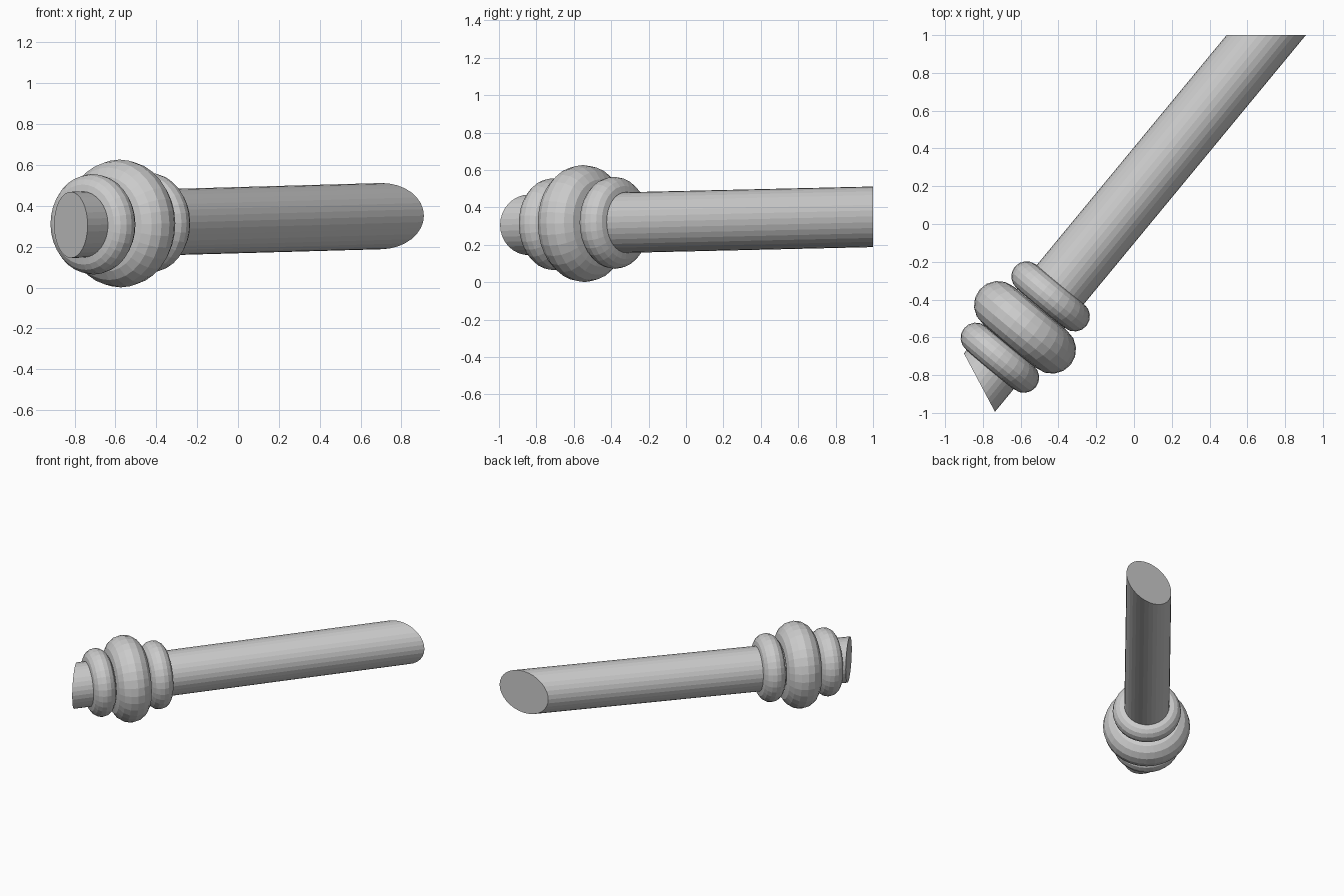
import bpy, bmesh, math
from mathutils import Vector

if "Cube" in bpy.data.objects:
    bpy.data.objects.remove(bpy.data.objects["Cube"])

# Common axis of the shaft and its rings
ANCHOR = Vector((-0.577, -0.547, 0.314))
AXIS = (Vector((0.70, 1.0, 0.35)) - ANCHOR).normalized()
ROT = AXIS.to_track_quat('Z', 'Y')
RADIUS = 0.162


def on_axis(y):
    return ANCHOR + AXIS * ((y - ANCHOR.y) / AXIS.y)


def mitred_shaft(name, radius, planes, sides=32):
    """Round bar whose ends are cut by two (point, normal) planes."""
    bm = bmesh.new()
    rings = []
    for point, normal in planes:
        ring = []
        for i in range(sides):
            a = 2 * math.pi * i / sides
            p = ANCHOR + ROT @ Vector((radius * math.cos(a), radius * math.sin(a), 0))
            t = (point - p).dot(normal) / AXIS.dot(normal)
            ring.append(bm.verts.new(p + AXIS * t))
        rings.append(ring)
    for i in range(sides):
        j = (i + 1) % sides
        bm.faces.new((rings[0][i], rings[0][j], rings[1][j], rings[1][i]))
    bm.faces.new(rings[0][::-1])
    bm.faces.new(rings[1])
    mesh = bpy.data.meshes.new(name)
    bm.to_mesh(mesh)
    bm.free()
    obj = bpy.data.objects.new(name, mesh)
    bpy.context.collection.objects.link(obj)


def ring(name, y, major, minor):
    bpy.ops.mesh.primitive_torus_add(
        major_segments=32, minor_segments=16, major_radius=major,
        minor_radius=minor, location=on_axis(y), rotation=ROT.to_euler())
    bpy.context.object.name = name


# Long bar: slanted front cut, back end flush with y = 1
mitred_shaft("shaft", RADIUS, [
    (Vector((-0.733, -1.0, 0.31)), Vector((0.883, 0.469, 0))),
    (Vector((0.70, 1.0, 0.35)), Vector((0, 1, 0)))])

# Collar of three rounded rings
ring("front_ring", -0.708, 0.165, 0.081)
ring("middle_ring", -0.547, 0.185, 0.128)
ring("rear_ring", -0.383, 0.165, 0.081)
